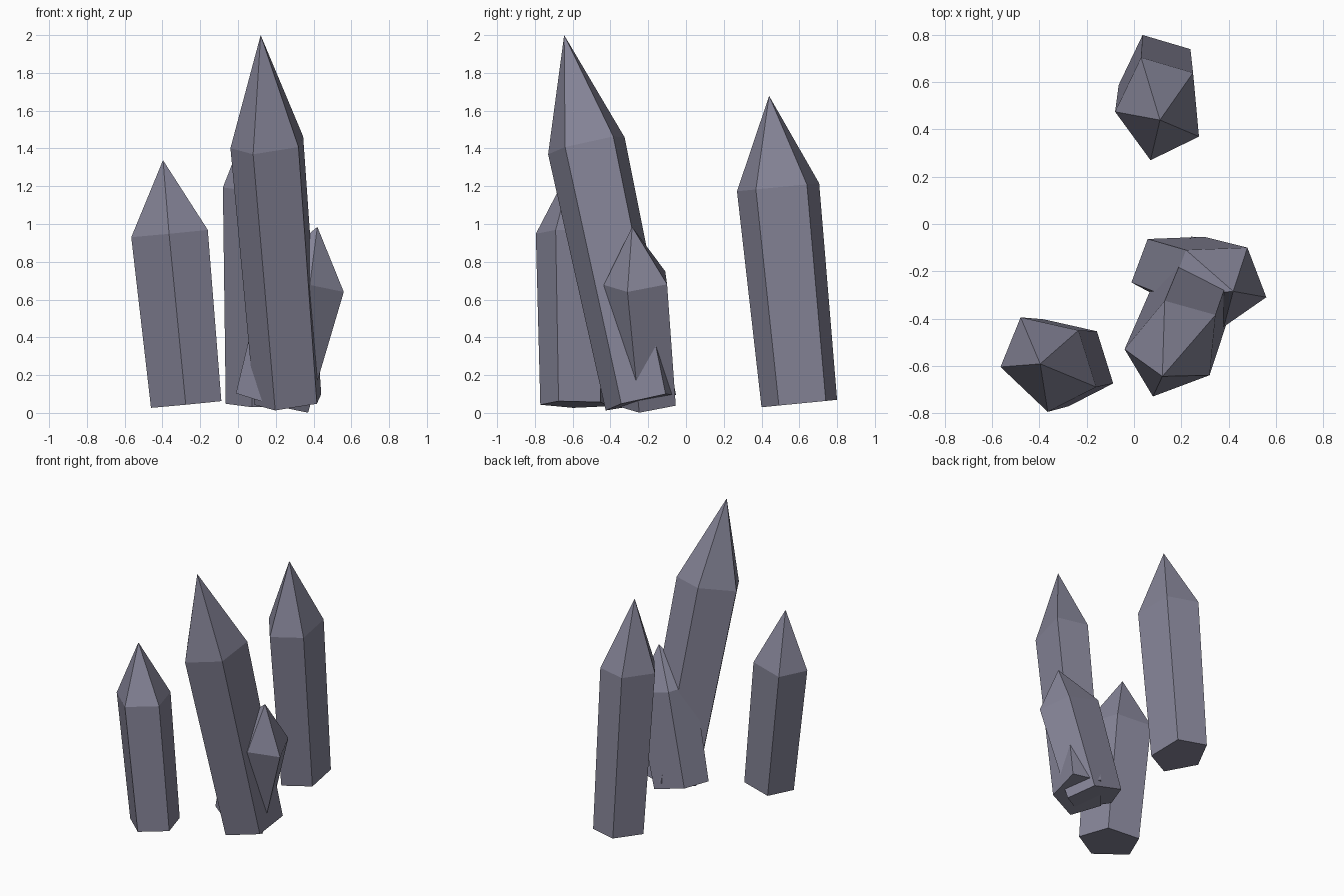
import bpy, bmesh
from mathutils import Vector

if "Cube" in bpy.data.objects:
    bpy.data.objects.remove(bpy.data.objects["Cube"])

TAPER = 0.92  # foot size relative to the shoulder

stone = bpy.data.materials.new("grey violet stone")
stone.diffuse_color = (0.233, 0.229, 0.307, 1)
stone.use_nodes = True
stone.node_tree.nodes["Principled BSDF"].inputs["Base Color"].default_value = stone.diffuse_color


def crystal(name, section, shoulder_z, foot, apex):
    """Five-sided tilted shaft with a pointed tip; rings lie square to the axis."""
    pts = [Vector((x, y, 0)) for x, y in section]
    centre = sum(pts, Vector()) / len(pts)
    centre.z = shoulder_z
    foot, apex = Vector(foot), Vector(apex)
    axis = centre - foot

    def ring(bm, origin, scale):
        verts = []
        for p in pts:
            dx, dy = (p.x - centre.x) * scale, (p.y - centre.y) * scale
            dz = -(axis.x * dx + axis.y * dy) / axis.z
            verts.append(bm.verts.new(origin + Vector((dx, dy, dz))))
        return verts

    bm = bmesh.new()
    low, high = ring(bm, foot, TAPER), ring(bm, centre, 1)
    tip = bm.verts.new(apex)
    bm.faces.new(low[::-1])
    for i in range(len(pts)):
        j = (i + 1) % len(pts)
        bm.faces.new((low[i], low[j], high[j], high[i]))
        bm.faces.new((high[i], high[j], tip))
    bmesh.ops.recalc_face_normals(bm, faces=bm.faces)
    mesh = bpy.data.meshes.new(name)
    bm.to_mesh(mesh)
    bm.free()
    mesh.materials.append(stone)
    bpy.context.collection.objects.link(bpy.data.objects.new(name, mesh))


# Front left crystal
crystal("left_crystal",
        [(-0.565, -0.605), (-0.365, -0.795), (-0.16, -0.69), (-0.235, -0.45), (-0.48, -0.395)],
        0.95, (-0.273, -0.58, 0.045), (-0.397, -0.592, 1.338))
# Rear crystal
crystal("back_crystal",
        [(-0.08, 0.475), (0.07, 0.27), (0.275, 0.37), (0.25, 0.64), (0.03, 0.705)],
        1.195, (0.109, 0.604, 0.05), (0.11, 0.44, 1.678))
# Tallest crystal, leaning forward
crystal("tall_crystal",
        [(-0.04, -0.53), (0.08, -0.73), (0.32, -0.64), (0.345, -0.385), (0.13, -0.325)],
        1.42, (0.277, -0.234, 0.06), (0.12, -0.645, 2.0))
# Short crystal growing through the foot of the tall one
crystal("small_crystal",
        [(0.145, -0.31), (0.38, -0.435), (0.56, -0.31), (0.48, -0.10), (0.22, -0.11)],
        0.70, (0.184, -0.195, 0.056), (0.42, -0.285, 0.985))
